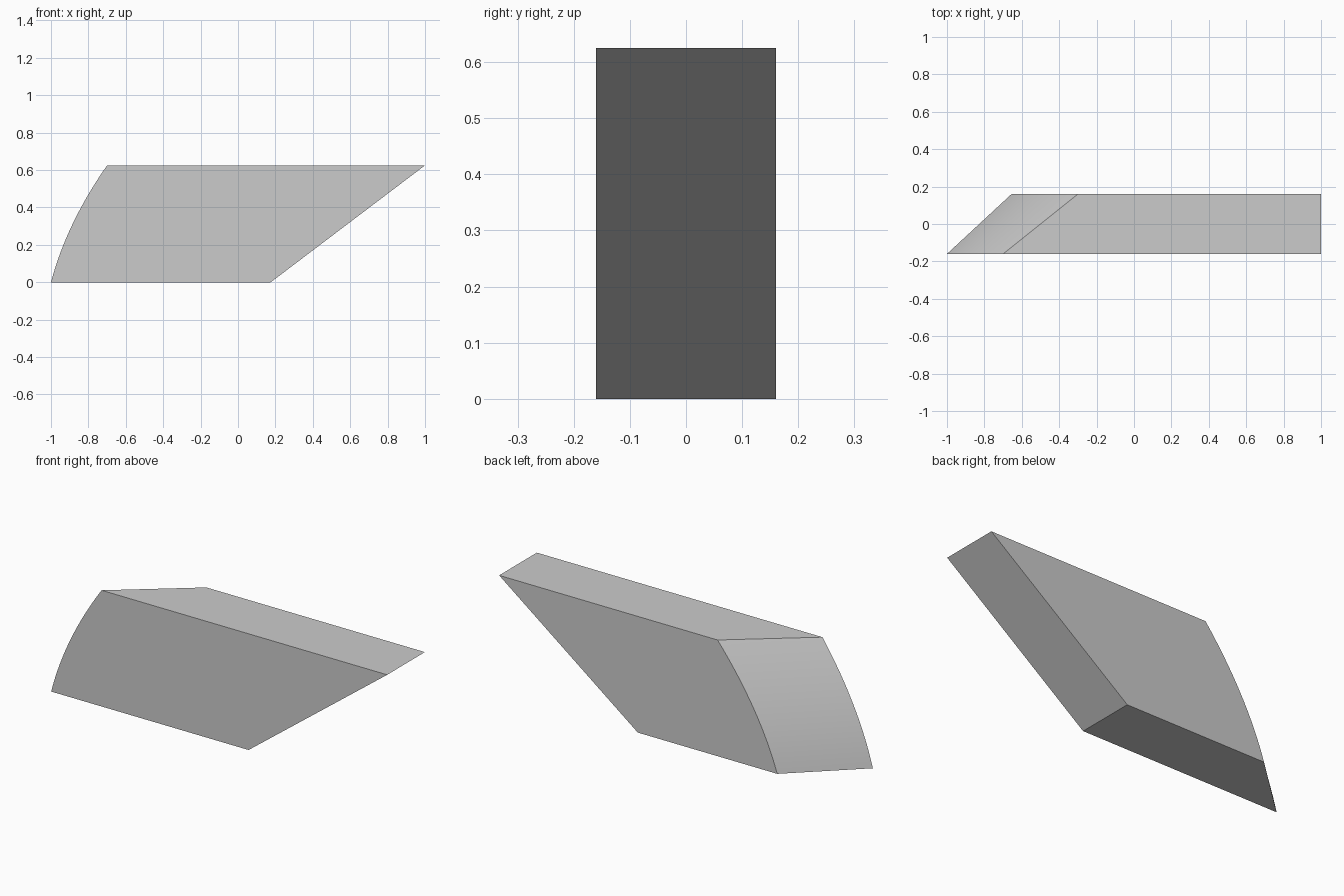
import bpy, bmesh, math

cube = bpy.data.objects.get("Cube")
if cube:
    bpy.data.objects.remove(cube, do_unlink=True)

HEIGHT, HALF_DEPTH, STEPS = 0.625, 0.16, 16

# Single grey stone material
grey = bpy.data.materials.new("stone_grey")
grey.use_nodes = True
colour = (0.6, 0.6, 0.6, 1)
grey.diffuse_color = colour
grey.node_tree.nodes["Principled BSDF"].inputs["Base Color"].default_value = colour


def outline(bm, y, foot, crown, bulge):
    """Side outline: bowed left edge going up, then the sloping right edge."""
    bow = []
    for i in range(STEPS + 1):
        t = i / STEPS
        x = foot + (crown - foot) * t - bulge * 4 * t * (1 - t)
        bow.append(bm.verts.new((x, y, HEIGHT * t)))
    right = [bm.verts.new((1, y, HEIGHT)), bm.verts.new((0.175, y, 0))]
    return bow + right


# Wedge block: front and back outlines joined by a skin
bm = bmesh.new()
front = outline(bm, -HALF_DEPTH, -1, -0.7, 0.034)
back = outline(bm, HALF_DEPTH, -0.655, -0.3, 0.038)
bm.faces.new(front)
bm.faces.new(back[::-1])
for i in range(len(front)):
    j = (i + 1) % len(front)
    bm.faces.new((front[i], back[i], back[j], front[j]))
bmesh.ops.recalc_face_normals(bm, faces=bm.faces)

mesh = bpy.data.meshes.new("wedge_block")
bm.to_mesh(mesh)
bm.free()
mesh.materials.append(grey)
block = bpy.data.objects.new("wedge_block", mesh)
bpy.context.collection.objects.link(block)

# Smooth the bowed end, keep the block's edges crisp
bpy.ops.object.select_all(action="DESELECT")
block.select_set(True)
bpy.context.view_layer.objects.active = block
bpy.ops.object.shade_smooth_by_angle(angle=math.radians(25))
